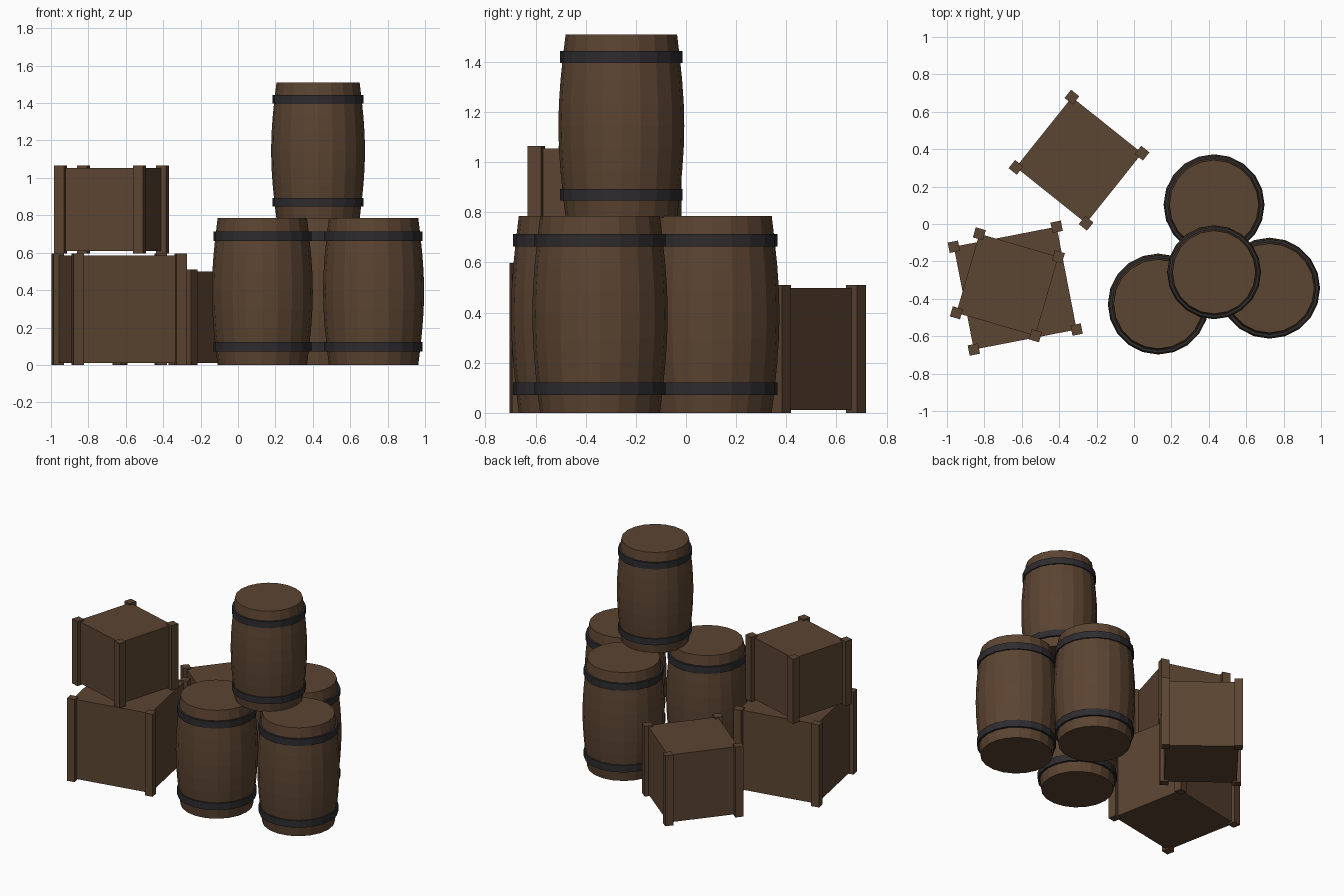
import bpy, bmesh, math
from mathutils import Matrix, Vector

if "Cube" in bpy.data.objects:
    bpy.data.objects.remove(bpy.data.objects["Cube"])


def material(name, col):
    m = bpy.data.materials.new(name)
    m.diffuse_color = (*col, 1)
    m.use_nodes = True
    m.node_tree.nodes["Principled BSDF"].inputs["Base Color"].default_value = m.diffuse_color
    return m


WOOD = material("brown_wood", (0.105, 0.058, 0.031))
IRON = material("dark_iron", (0.027, 0.025, 0.028))
SIDES = 20


def finish(bm, name, mat, loc, angle=0.0, scale=1.0):
    bmesh.ops.recalc_face_normals(bm, faces=bm.faces)
    me = bpy.data.meshes.new(name)
    bm.to_mesh(me)
    bm.free()
    me.materials.append(mat)
    ob = bpy.data.objects.new(name, me)
    ob.location = loc
    ob.rotation_euler.z = angle
    ob.scale = (scale,) * 3
    bpy.context.collection.objects.link(ob)


def lathe(bm, profile, closed):
    # spin a (radius, height) profile; cap the ends or close it into a ring
    rings = [[bm.verts.new((r * math.cos(2 * math.pi * i / SIDES),
                            r * math.sin(2 * math.pi * i / SIDES), z))
              for i in range(SIDES)] for r, z in profile]
    pairs = list(zip(rings, rings[1:]))
    if closed:
        pairs.append((rings[-1], rings[0]))
    for a, b in pairs:
        for i in range(SIDES):
            j = (i + 1) % SIDES
            bm.faces.new((a[i], a[j], b[j], b[i]))
    if not closed:
        bm.faces.new(rings[0][::-1])
        bm.faces.new(rings[-1])


def barrel(name, loc, scale=1.0):
    # bulging staves with flat lids
    h, n = 0.785, 8
    bm = bmesh.new()
    lathe(bm, [(0.239 + 0.031 * math.sin(math.pi * i / n), h * i / n)
               for i in range(n + 1)], False)
    finish(bm, name + "_staves", WOOD, loc, 0, scale)
    # two iron hoops
    bm = bmesh.new()
    for z in (0.097, h - 0.097):
        lathe(bm, [(0.235, z - 0.025), (0.262, z - 0.025),
                   (0.262, z + 0.025), (0.235, z + 0.025)], True)
    finish(bm, name + "_hoops", IRON, loc, 0, scale)


def box(bm, size, centre):
    bmesh.ops.create_cube(bm, size=1, matrix=Matrix.Translation(Vector(centre))
                          @ Matrix.Diagonal((*size, 1)))


def crate(name, loc, side, height, degrees):
    # plain body slightly shorter than its four corner posts
    angle = math.radians(degrees)
    bm = bmesh.new()
    box(bm, (side, side, height - 0.022), (0, 0, height / 2))
    finish(bm, name + "_body", WOOD, loc, angle)
    bm = bmesh.new()
    for sx in (-1, 1):
        for sy in (-1, 1):
            box(bm, (0.056, 0.056, height),
                (sx * side / 2, sy * side / 2, height / 2))
    finish(bm, name + "_posts", WOOD, loc, angle)


barrel("left_barrel", (0.13, -0.428, 0))
barrel("right_barrel", (0.725, -0.343, 0))
barrel("back_barrel", (0.428, 0.103, 0))
barrel("top_barrel", (0.428, -0.258, 0.78), 0.93)

crate("large_crate", (-0.635, -0.343, 0), 0.56, 0.597, 11)
crate("upper_crate", (-0.677, -0.325, 0.597), 0.44, 0.468, -16.2)
crate("back_crate", (-0.294, 0.341, 0), 0.48, 0.51, -38.6)
